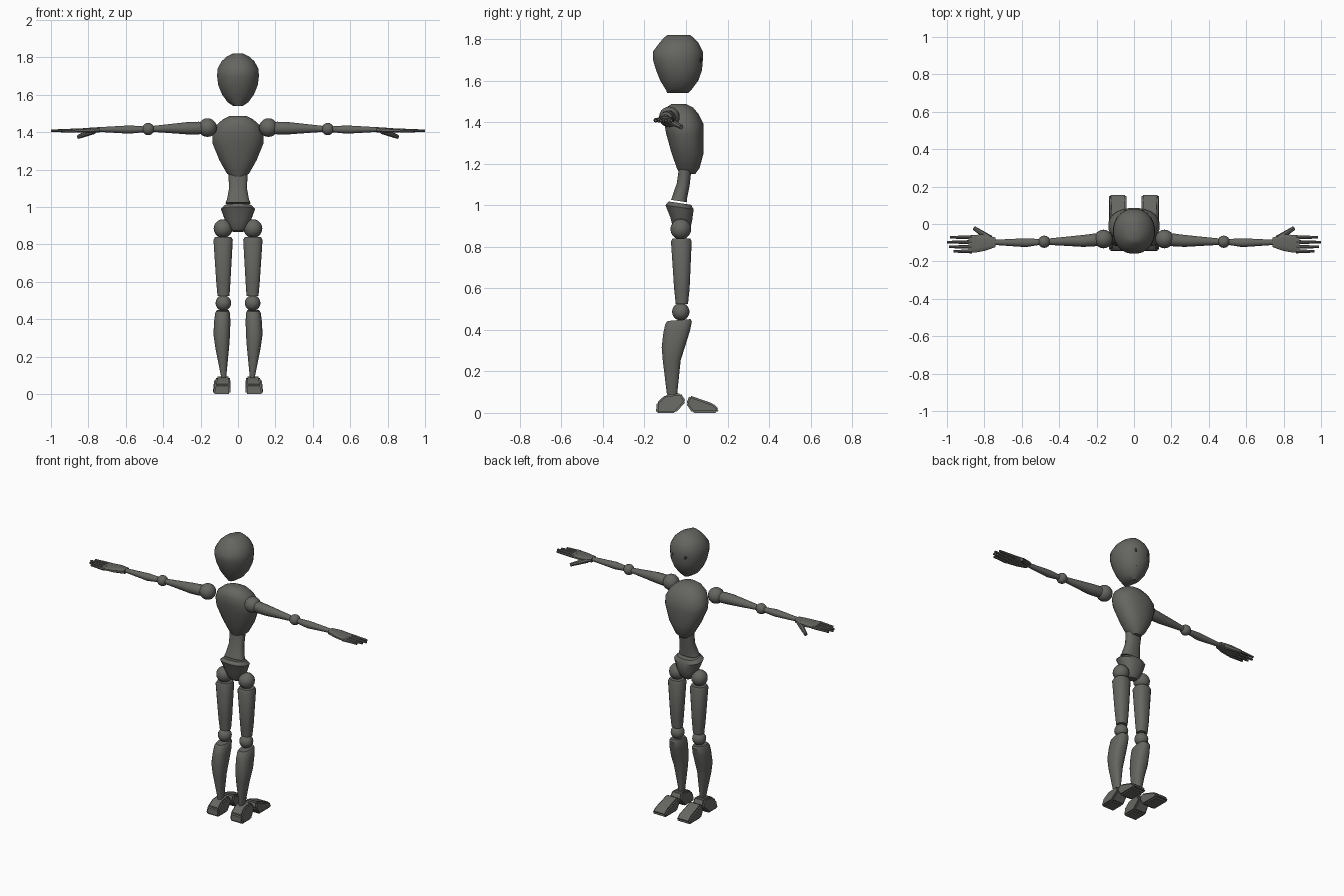
import bpy, bmesh, math
from mathutils import Vector, Matrix

default_cube = bpy.data.objects.get("Cube")
if default_cube:
    bpy.data.objects.remove(default_cube, do_unlink=True)


def make_material(name, colour):
    material = bpy.data.materials.new(name)
    material.use_nodes = True
    material.diffuse_color = colour
    material.node_tree.nodes["Principled BSDF"].inputs["Base Color"].default_value = colour
    return material


body_grey = make_material("body grey", (0.13, 0.13, 0.12, 1))
face_dark = make_material("face dark", (0.03, 0.03, 0.03, 1))


def finish(name, bm, material=body_grey, smooth_angle=40):
    """Turn a bmesh into a named, shaded object."""
    bmesh.ops.recalc_face_normals(bm, faces=bm.faces)
    mesh = bpy.data.meshes.new(name)
    bm.to_mesh(mesh)
    bm.free()
    mesh.materials.append(material)
    obj = bpy.data.objects.new(name, mesh)
    bpy.context.scene.collection.objects.link(obj)
    bpy.ops.object.select_all(action="DESELECT")
    obj.select_set(True)
    bpy.context.view_layer.objects.active = obj
    bpy.ops.object.shade_smooth_by_angle(angle=math.radians(smooth_angle))
    return obj


def loft(name, rings, axis="z", side=1, sides=16, power=1.0, tilt=0.0):
    """Skin rings of (position, low_u, high_u, low_v, high_v) along an axis.
    u, v are x, y for a z loft and y, z for an x loft. A power below one
    makes the section boxier; tilt raises the rings toward +y."""
    bm = bmesh.new()
    loops = []
    for pos, u0, u1, v0, v1 in rings:
        loop = []
        for i in range(sides):
            angle = math.tau * (i + 0.5) / sides
            c, s = math.cos(angle), math.sin(angle)
            u = (u0 + u1) / 2 + (u1 - u0) / 2 * math.copysign(abs(c) ** power, c)
            v = (v0 + v1) / 2 + (v1 - v0) / 2 * math.copysign(abs(s) ** power, s)
            if axis == "z":
                point = (side * u, v, pos + tilt * (v - (v0 + v1) / 2))
            else:
                point = (side * pos, u, v)
            loop.append(bm.verts.new(point))
        loops.append(loop)
    for low, high in zip(loops, loops[1:]):
        for i in range(sides):
            j = (i + 1) % sides
            bm.faces.new((low[i], low[j], high[j], high[i]))
    bm.faces.new(loops[0])
    bm.faces.new(loops[-1])
    return finish(name, bm)


def ball(name, centre, radius):
    bm = bmesh.new()
    bmesh.ops.create_uvsphere(bm, u_segments=16, v_segments=10, radius=radius)
    bmesh.ops.translate(bm, verts=bm.verts, vec=centre)
    return finish(name, bm)


def foot_block(name, profile, x0, x1, side, taper):
    """Extrude a y, z outline across the foot, narrowing it toward the top."""
    bm = bmesh.new()
    walls = []
    for x, inward in ((x0, 0.2), (x1, -1)):
        walls.append([bm.verts.new((side * (x + inward * taper * z), y, z)) for y, z in profile])
    count = len(profile)
    for i in range(count):
        j = (i + 1) % count
        bm.faces.new((walls[0][i], walls[0][j], walls[1][j], walls[1][i]))
    bm.faces.new(walls[0])
    bm.faces.new(walls[1])
    bmesh.ops.bevel(bm, geom=bm.edges[:], offset=0.008, segments=2, affect="EDGES")
    return finish(name, bm)


def digit(name, start, end, radius, side):
    """A tapered finger running from start to end."""
    start, end = [Vector((side * p[0], p[1], p[2])) for p in (start, end)]
    run = end - start
    bm = bmesh.new()
    turn = run.to_track_quat("Z", "Y").to_matrix().to_4x4()
    bmesh.ops.create_cone(bm, cap_ends=True, segments=8, radius1=radius, radius2=radius * 0.6,
                          depth=run.length, matrix=Matrix.Translation((start + end) / 2) @ turn)
    return finish(name, bm)


def mirrored(rings):
    """Centred rings given as (z, half_width, y0, y1)."""
    return [(z, -w, w, y0, y1) for z, w, y0, y1 in rings]


# Head: egg with a flattened crown and chin
loft("head", mirrored([
    (1.54, 0.025, -0.09, 0.01), (1.56, 0.055, -0.10, 0.03), (1.60, 0.085, -0.125, 0.06),
    (1.65, 0.106, -0.145, 0.078), (1.70, 0.113, -0.16, 0.082), (1.74, 0.11, -0.16, 0.082),
    (1.78, 0.088, -0.13, 0.062), (1.805, 0.06, -0.108, 0.038), (1.82, 0.028, -0.09, 0.02)]),
    sides=24, power=0.95)

# Face: thin plates for eyes and mouth
for label, x in (("left", 1), ("right", -1)):
    bm = bmesh.new()
    bmesh.ops.create_uvsphere(bm, u_segments=10, v_segments=6, radius=1)
    bmesh.ops.scale(bm, verts=bm.verts, vec=(0.01, 0.004, 0.014))
    bmesh.ops.rotate(bm, verts=bm.verts, matrix=Matrix.Rotation(-0.3 * x, 3, "Z"))
    bmesh.ops.translate(bm, verts=bm.verts, vec=(0.045 * x, 0.071, 1.70))
    finish(label + "_eye", bm, face_dark)
bm = bmesh.new()
bmesh.ops.create_cube(bm, size=1)
bmesh.ops.scale(bm, verts=bm.verts, vec=(0.06, 0.008, 0.004))
bmesh.ops.translate(bm, verts=bm.verts, vec=(0, 0.053, 1.605))
finish("mouth", bm, face_dark)

# Torso, waist and pelvis
loft("chest", mirrored([
    (1.15, 0.028, -0.03, 0.045), (1.18, 0.06, -0.045, 0.066), (1.25, 0.1, -0.07, 0.085),
    (1.34, 0.137, -0.095, 0.086), (1.39, 0.138, -0.105, 0.085), (1.44, 0.115, -0.108, 0.06),
    (1.47, 0.08, -0.095, 0.035), (1.488, 0.045, -0.07, 0.0)]), sides=24, power=0.9)
loft("waist", mirrored([
    (1.02, 0.068, -0.072, 0.005), (1.04, 0.06, -0.066, 0.006), (1.10, 0.048, -0.045, 0.018),
    (1.17, 0.052, -0.035, 0.026)]), power=0.8, tilt=-0.15)
loft("pelvis", mirrored([
    (0.87, 0.03, -0.05, 0.005), (0.89, 0.05, -0.065, 0.02), (0.93, 0.07, -0.075, 0.03),
    (0.99, 0.092, -0.1, 0.038), (1.01, 0.07, -0.085, 0.025)]), power=0.85, tilt=-0.15)

for label, side in (("left", 1), ("right", -1)):
    # Leg
    ball(label + "_hip", (0.08 * side, -0.025, 0.885), 0.05)
    loft(label + "_thigh", [
        (0.525, 0.045, 0.11, -0.05, 0.01), (0.6, 0.04, 0.117, -0.058, 0.018),
        (0.825, 0.027, 0.132, -0.073, 0.028), (0.84, 0.035, 0.124, -0.066, 0.022)],
        side=side, power=0.8)
    ball(label + "_knee", (0.078 * side, -0.025, 0.487), 0.042)
    loft(label + "_calf", [
        (0.09, 0.063, 0.09, -0.092, -0.042), (0.25, 0.047, 0.122, -0.112, -0.025),
        (0.32, 0.042, 0.132, -0.118, -0.002), (0.39, 0.04, 0.128, -0.11, 0.02),
        (0.435, 0.043, 0.122, -0.1, 0.029), (0.447, 0.05, 0.114, -0.088, 0.022)],
        side=side, power=0.8, tilt=0.08)

    # Foot: heel block and long toe wedge
    foot_block(label + "_heel", [(-0.145, 0), (-0.14, 0.05), (-0.1, 0.086), (-0.025, 0.095),
                                 (0, 0.055), (-0.05, 0)], 0.04, 0.135, side, 0.2)
    foot_block(label + "_toe", [(0.0, 0.045), (0.018, 0.084), (0.13, 0.045), (0.16, 0.018),
                                (0.15, 0), (0.03, 0)], 0.04, 0.135, side, 0.1)

    # Arm
    ball(label + "_shoulder", (0.163 * side, -0.08, 1.425), 0.05)
    loft(label + "_upper_arm", [
        (0.17, -0.11, -0.055, 1.395, 1.45), (0.21, -0.12, -0.05, 1.388, 1.457),
        (0.27, -0.123, -0.058, 1.388, 1.455), (0.455, -0.112, -0.077, 1.402, 1.434)],
        axis="x", side=side)
    ball(label + "_elbow", (0.48 * side, -0.095, 1.417), 0.033)
    loft(label + "_forearm", [
        (0.505, -0.112, -0.08, 1.4, 1.432), (0.58, -0.124, -0.076, 1.392, 1.437),
        (0.75, -0.112, -0.084, 1.402, 1.427)], axis="x", side=side)

    # Hand
    loft(label + "_palm", [
        (0.74, -0.124, -0.072, 1.398, 1.428), (0.8, -0.145, -0.055, 1.397, 1.424),
        (0.85, -0.154, -0.057, 1.399, 1.42), (0.885, -0.154, -0.06, 1.401, 1.418)],
        axis="x", side=side, sides=12, power=0.6)
    for finger, y, tip in (("index", -0.071, 0.985), ("middle", -0.097, 1.0),
                           ("ring", -0.122, 0.988), ("little", -0.146, 0.965)):
        digit(f"{label}_{finger}_finger", (0.865, y, 1.409), (tip, y, 1.408), 0.011, side)
    digit(label + "_thumb", (0.77, -0.078, 1.408), (0.855, -0.022, 1.375), 0.018, side)
